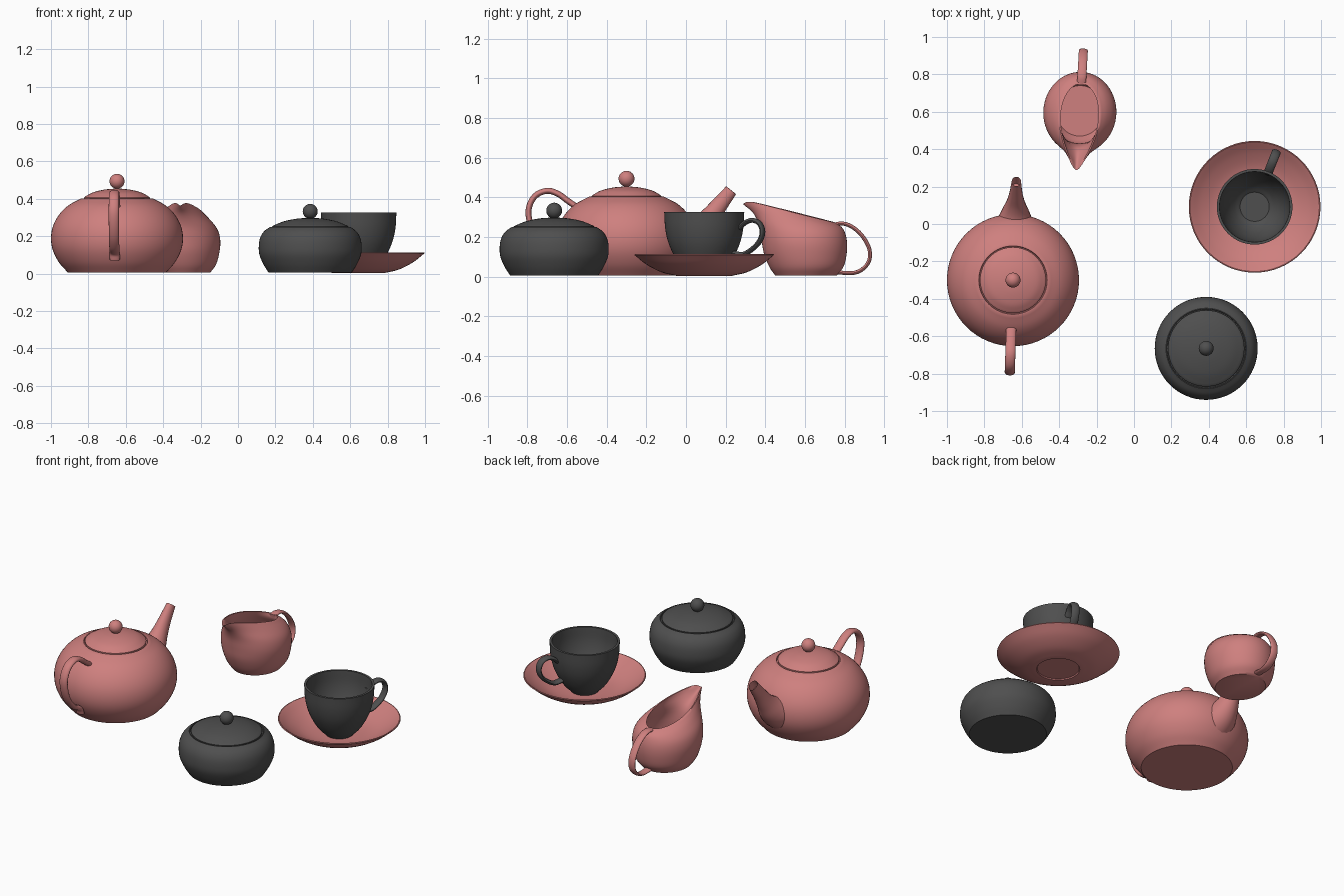
import bpy, bmesh, math
from mathutils import Vector

if "Cube" in bpy.data.objects:
    bpy.data.objects.remove(bpy.data.objects["Cube"])


def material(name, rgb):
    m = bpy.data.materials.new(name)
    m.diffuse_color = (*rgb, 1)
    m.use_nodes = True
    m.node_tree.nodes["Principled BSDF"].inputs["Base Color"].default_value = m.diffuse_color
    return m


PINK = material("rose glaze", (0.62, 0.215, 0.21))
DARK = material("charcoal glaze", (0.078, 0.078, 0.078))


def curve(pts, n=5):
    """Catmull-Rom curve through tuples of any length."""
    p = [Vector(q) for q in pts]
    p = [2 * p[0] - p[1]] + p + [2 * p[-1] - p[-2]]
    out = []
    for i in range(1, len(p) - 2):
        a, b, c, d = p[i - 1:i + 3]
        for k in range(n):
            t = k / n
            out.append(0.5 * (2 * b + (c - a) * t + (2 * a - 5 * b + 4 * c - d) * t * t
                              + (3 * b - a - 3 * c + d) * t ** 3))
    return [tuple(q) for q in out + [p[-2]]]


def finish(bm, name, mat, angle=35):
    bmesh.ops.recalc_face_normals(bm, faces=bm.faces)
    me = bpy.data.meshes.new(name)
    bm.to_mesh(me)
    bm.free()
    me.materials.append(mat)
    ob = bpy.data.objects.new(name, me)
    bpy.context.collection.objects.link(ob)
    bpy.ops.object.select_all(action='DESELECT')
    ob.select_set(True)
    bpy.context.view_layer.objects.active = ob
    bpy.ops.object.shade_smooth_by_angle(angle=math.radians(angle))
    return ob


def skin(bm, rings, cap_ends=True):
    """Bridge rings of points; returns the last cap."""
    vs = [[bm.verts.new(c) for c in r] for r in rings]
    n = len(vs[0])
    for a, b in zip(vs, vs[1:]):
        for i in range(n):
            bm.faces.new((a[i], a[(i + 1) % n], b[(i + 1) % n], b[i]))
    if cap_ends:
        bm.faces.new(vs[0])
        return bm.faces.new(vs[-1])


def lathe(name, profile, centre, mat, n=64):
    bm = bmesh.new()
    skin(bm, [[(centre[0] + r * math.cos(2 * math.pi * i / n),
                centre[1] + r * math.sin(2 * math.pi * i / n), z) for i in range(n)]
              for r, z in profile])
    return finish(bm, name, mat)


def knob(name, centre, z, r, mat):
    bm = bmesh.new()
    bmesh.ops.create_uvsphere(bm, u_segments=24, v_segments=16, radius=r)
    bmesh.ops.translate(bm, verts=bm.verts, vec=(*centre, z))
    return finish(bm, name, mat)


def sweep(name, path, centre, toward, mat, hollow=0, n=20):
    """Path of (distance, height, half width, half thickness) in an upright plane."""
    o = Vector((*centre, 0))
    d = Vector((toward[0] - centre[0], toward[1] - centre[1], 0)).normalized()
    up = Vector((0, 0, 1))
    side = d.cross(up)
    pts = curve(path, 6)
    rings = []
    for i, (r, z, hw, ht) in enumerate(pts):
        p, q = pts[max(i - 1, 0)], pts[min(i + 1, len(pts) - 1)]
        t = (d * (q[0] - p[0]) + up * (q[1] - p[1])).normalized()
        nrm = side.cross(t)
        c = o + d * r + up * z
        rings.append([c + side * hw * math.cos(2 * math.pi * k / n)
                      + nrm * ht * math.sin(2 * math.pi * k / n) for k in range(n)])
    bm = bmesh.new()
    end = skin(bm, rings)
    if hollow:  # sink the end face into a bore
        axis = t.copy()
        bmesh.ops.inset_region(bm, faces=[end], thickness=0.009)
        ext = bmesh.ops.extrude_face_region(bm, geom=[end])
        if end.is_valid:
            bm.faces.remove(end)
        bmesh.ops.translate(bm, vec=-axis * hollow,
                            verts=[v for v in ext['geom'] if isinstance(v, bmesh.types.BMVert)])
    return finish(bm, name, mat)


def strap(name, path, centre, toward, mat, hw, ht):
    return sweep(name, [(r, z, hw, ht) for r, z in path], centre, toward, mat)


# Teapot
pot = (-0.647, -0.30)
lathe("teapot_body", curve([(0.262, 0.005), (0.31, 0.06), (0.343, 0.125), (0.353, 0.19),
                            (0.342, 0.255), (0.31, 0.315), (0.26, 0.365), (0.19, 0.403)])
      + [(0.183, 0.403), (0.180, 0.392)], pot, PINK)
lathe("teapot_lid", [(0.174, 0.385), (0.176, 0.407)]
      + curve([(0.172, 0.411), (0.13, 0.434), (0.07, 0.449), (0.01, 0.455)]), pot, PINK)
knob("teapot_knob", pot, 0.494, 0.04, PINK)
sweep("teapot_spout", [(0.24, 0.17, 0.12, 0.12), (0.31, 0.195, 0.098, 0.098),
                       (0.36, 0.23, 0.075, 0.078), (0.41, 0.285, 0.051, 0.056),
                       (0.46, 0.35, 0.036, 0.043), (0.528, 0.436, 0.025, 0.032)],
      pot, (-0.628, 0.26), PINK, hollow=0.06)
strap("teapot_handle", [(0.25, 0.35), (0.30, 0.385), (0.345, 0.417), (0.40, 0.433),
                        (0.46, 0.408), (0.493, 0.345), (0.487, 0.27), (0.455, 0.195),
                        (0.405, 0.14), (0.352, 0.11), (0.335, 0.075)],
      pot, (-0.665, -0.81), PINK, 0.027, 0.015)

# Sugar bowl
bowl = (0.386, -0.665)
lathe("sugar_bowl_body", curve([(0.222, 0.005), (0.25, 0.05), (0.271, 0.10), (0.275, 0.145),
                                (0.268, 0.19), (0.248, 0.225), (0.215, 0.25)])
      + [(0.211, 0.25), (0.209, 0.24)], bowl, DARK)
lathe("sugar_bowl_lid", [(0.202, 0.235), (0.204, 0.252)]
      + curve([(0.20, 0.256), (0.14, 0.28), (0.07, 0.294), (0.01, 0.298)]), bowl, DARK)
knob("sugar_bowl_knob", bowl, 0.333, 0.04, DARK)

# Saucer
dish = (0.645, 0.092)
lathe("saucer", [(0.12, 0.009), (0.124, 0.003)]
      + curve([(0.14, 0.004), (0.215, 0.022), (0.29, 0.06), (0.352, 0.109)])
      + [(0.350, 0.114)]
      + curve([(0.346, 0.114), (0.285, 0.071), (0.21, 0.034), (0.13, 0.018), (0.02, 0.016)]),
      dish, PINK)

# Cup
cup = (0.645, 0.092)
lathe("cup_body", [(0.08, 0.016)]
      + curve([(0.085, 0.022), (0.122, 0.06), (0.155, 0.112), (0.182, 0.175),
               (0.197, 0.245), (0.202, 0.326)])
      + curve([(0.188, 0.326), (0.184, 0.245), (0.168, 0.175), (0.14, 0.112),
               (0.108, 0.068), (0.078, 0.042)]), cup, DARK)
strap("cup_handle", [(0.19, 0.245), (0.222, 0.272), (0.262, 0.284), (0.30, 0.268),
                     (0.316, 0.225), (0.298, 0.175), (0.255, 0.135), (0.21, 0.113),
                     (0.16, 0.118)], cup, (0.765, 0.395), DARK, 0.024, 0.012)

# Creamer: rings of (back y, front y, half width, back z, front z, pinch, notch)
outer = curve([(0.76, 0.45, 0.14, 0.005, 0.005, 0, 0), (0.795, 0.42, 0.172, 0.05, 0.05, 0, 0),
               (0.81, 0.392, 0.19, 0.11, 0.12, 0, 0), (0.813, 0.38, 0.195, 0.165, 0.19, 0, 0),
               (0.806, 0.368, 0.186, 0.21, 0.26, 0.1, 0),
               (0.79, 0.338, 0.16, 0.245, 0.325, 0.35, 0.004),
               (0.757, 0.288, 0.122, 0.272, 0.39, 0.6, 0.025)], 4)
inner = curve([(0.75, 0.298, 0.114, 0.272, 0.388, 0.6, 0.025),
               (0.75, 0.40, 0.125, 0.24, 0.30, 0.3, 0.01),
               (0.78, 0.43, 0.15, 0.18, 0.20, 0, 0), (0.78, 0.43, 0.16, 0.1, 0.1, 0, 0),
               (0.74, 0.47, 0.125, 0.03, 0.03, 0, 0)], 4)
jug = (-0.29, 0.59)
tilt = math.radians(3.5)
rings = []
for back, front, w, zb, zf, pinch, notch in outer + inner:
    ring = []
    for k in range(64):
        a = 2 * math.pi * k / 64
        f = (1 - math.cos(a)) / 2
        x = w * math.sin(a) * (1 - pinch * f * f)
        y = back + (front - back) * f - jug[1]
        z = zb + (zf - zb) * f - notch * math.exp(-((a - math.pi) / 0.4) ** 2)
        ring.append((jug[0] + x * math.cos(tilt) + y * math.sin(tilt),
                     jug[1] + y * math.cos(tilt) - x * math.sin(tilt), z))
    rings.append(ring)
bm = bmesh.new()
skin(bm, rings)
finish(bm, "creamer_body", PINK, 50)
strap("creamer_handle", [(0.155, 0.262), (0.20, 0.268), (0.25, 0.25), (0.30, 0.205),
                         (0.335, 0.14), (0.334, 0.08), (0.30, 0.037), (0.25, 0.018),
                         (0.17, 0.022)], jug, (-0.27, 0.94), PINK, 0.024, 0.01)
